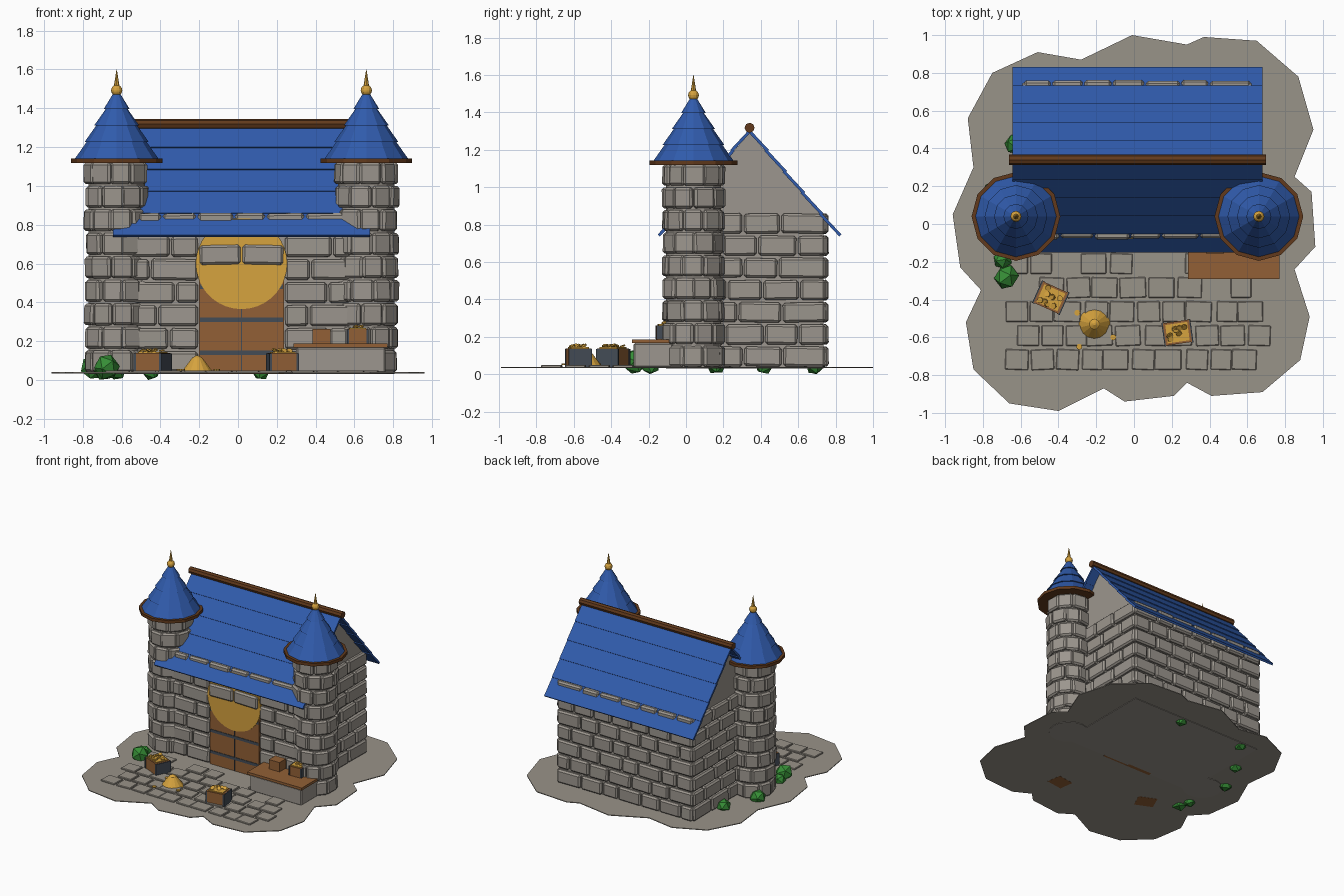
import bpy, bmesh, math, random
from mathutils import Matrix, Vector, Euler

random.seed(4)
if "Cube" in bpy.data.objects:
    bpy.data.objects.remove(bpy.data.objects["Cube"])

CX = 0.018      # middle of the building
GROUND = 0.04
RIDGE_Y, RIDGE_Z = 0.34, 1.315
COURSES, COURSE = 7, 0.1186


def material(name, rgb):
    lin = [((c / 255 + 0.055) / 1.055) ** 2.4 for c in rgb] + [1]
    m = bpy.data.materials.new(name)
    m.use_nodes = True
    m.diffuse_color = lin
    bsdf = next(n for n in m.node_tree.nodes if n.type == 'BSDF_PRINCIPLED')
    bsdf.inputs["Base Color"].default_value = lin
    bsdf.inputs["Roughness"].default_value = 0.9
    return m


STONE = material("stone", (156, 150, 142))
EARTH = material("ground stone", (153, 147, 137))
BLUE = material("roof blue", (48, 91, 172))
WOOD = material("wood", (146, 96, 54))
DARK = material("dark wood", (98, 58, 28))
GOLD = material("gold", (214, 163, 62))
IRON = material("iron", (68, 76, 86))
GREEN = material("leaf green", (54, 142, 54))


def finish(name, bm, mat, bevel=0):
    bmesh.ops.recalc_face_normals(bm, faces=bm.faces)
    me = bpy.data.meshes.new(name)
    bm.to_mesh(me)
    bm.free()
    ob = bpy.data.objects.new(name, me)
    bpy.context.collection.objects.link(ob)
    me.materials.append(mat)
    if bevel:
        mod = ob.modifiers.new("worn edges", 'BEVEL')
        mod.width, mod.segments = bevel, 1
    return ob


def box(bm, loc, size, rot=(0, 0, 0)):
    m = Matrix.LocRotScale(Vector(loc), Euler(rot), Vector(size))
    bmesh.ops.create_cube(bm, size=1, matrix=m)


def cone(bm, loc, r1, r2, h, n=12, rot=(0, 0, 0)):
    m = Matrix.LocRotScale(Vector(loc), Euler(rot), None)
    bmesh.ops.create_cone(bm, cap_ends=True, segments=n, radius1=r1, radius2=r2, depth=h, matrix=m)


def span(bm, lo, hi):
    box(bm, [(a + b) / 2 for a, b in zip(lo, hi)], [b - a for a, b in zip(lo, hi)])


def extrude_outline(name, pts, vec, mat):
    bm = bmesh.new()
    face = bm.faces.new([bm.verts.new(p) for p in pts])
    out = bmesh.ops.extrude_face_region(bm, geom=[face])
    bmesh.ops.translate(bm, vec=vec, verts=[v for v in out["geom"] if isinstance(v, bmesh.types.BMVert)])
    return finish(name, bm, mat)


# Ground slab with a wavy outline
outline = [(-.01, 1), (.28, .95), (.37, .99), (.65, .97), (.87, .78), (.95, .5), (.85, .25), (.94, .17),
           (.96, -.12), (.85, -.24), (.93, -.49), (.88, -.72), (.68, -.89), (.41, -.91), (.28, -.84),
           (.21, -.91), (-.05, -.94), (-.16, -.87), (-.4, -.99), (-.66, -.95), (-.85, -.77), (-.89, -.52),
           (-.81, -.35), (-.92, -.23), (-.96, .05), (-.85, .3), (-.88, .56), (-.75, .8), (-.51, .91), (-.28, .87)]
extrude_outline("ground", [(x, y, GROUND) for x, y in outline], (0, 0, -0.006), EARTH)

# Paving in front of the door
bm = bmesh.new()
for row in range(5):
    y = -0.21 - row * 0.127
    x = -0.62 + (row % 2) * 0.06
    while x < 0.68:
        w = random.uniform(0.12, 0.155)
        if row > 1 or random.random() < 0.6:
            box(bm, (x, y, GROUND + 0.003), (w - 0.012, 0.108, 0.014), (0, 0, random.uniform(-.05, .05)))
        x += w
finish("paving", bm, EARTH, 0.004)

# House core including the gables
profile = [(-.055, .03), (.735, .03), (.735, .84), (RIDGE_Y, 1.29), (-.055, .84)]
extrude_outline("house_core", [(CX - 0.585, y, z) for y, z in profile], (1.17, 0, 0), STONE)


# Stone courses of the four walls
def wall(bm, start, end, rows):
    a, b = Vector(start), Vector(end)
    d = (b - a).normalized()
    length, ang = (b - a).length, math.atan2(d.y, d.x)
    for r in rows:
        count = max(2, round(length / 0.18))
        cuts = [0] + [(i + (r % 2) * 0.5 - 0.25 + random.uniform(-.12, .12)) / count * length
                      for i in range(1, count)] + [length]
        for u0, u1 in zip(cuts, cuts[1:]):
            p = a + d * ((u0 + u1) / 2)
            z = 0.035 + (r + 0.5) * COURSE
            box(bm, (p.x, p.y, z),
                (u1 - u0 - 0.01, 0.05 + random.uniform(0, .016), COURSE - 0.01 - random.uniform(0, .006)),
                (random.uniform(-.03, .03), random.uniform(-.02, .02), ang))


bm = bmesh.new()
lx, rx, fy, by = CX - 0.585, CX + 0.585, -0.05, 0.73
every, low = range(COURSES), range(COURSES - 1)
wall(bm, (lx - .02, by), (rx + .02, by), every)
wall(bm, (lx, fy), (lx, by + .02), every)
wall(bm, (rx, fy), (rx, by + .02), every)
wall(bm, (lx, fy), (CX - 0.22, fy), low)
wall(bm, (CX + 0.22, fy), (rx, fy), low)
wall(bm, (lx + .05, fy), (rx - .05, fy), [COURSES - 1])
for s in (-1, 1):
    box(bm, (CX + s * 0.11, -0.07, 0.645), (0.21, 0.05, 0.1), (0, s * 0.02, 0))
finish("wall_stones", bm, STONE, 0.012)

# Double door with iron bands and golden arch panel
bm = bmesh.new()
for s in (-1, 1):
    box(bm, (CX + s * 0.111, -0.055, 0.34), (0.216, 0.03, 0.62))
finish("door", bm, WOOD)
bm = bmesh.new()
for z in (0.14, 0.31, 0.48):
    box(bm, (CX, -0.07, z), (0.43, 0.008, 0.022))
box(bm, (CX, -0.069, 0.33), (0.006, 0.006, 0.58))
finish("door_bands", bm, IRON)
bm = bmesh.new()
cone(bm, (CX, -0.065, 0.6), 0.235, 0.235, 0.025, 36, (math.pi / 2, 0, 0))
finish("arch_panel", bm, GOLD)

# Main roof: overlapping boards on both slopes
bm = bmesh.new()
run, drop, boards = 0.485, 0.565, 5
slope = math.hypot(run, drop)
step = slope / boards
for s in (-1, 1):
    d = Vector((0, s * run, -drop)) / slope
    n = Vector((0, s * drop, run)) / slope
    for i in range(boards):
        p = Vector((CX, RIDGE_Y, RIDGE_Z)) + d * (i + 0.5) * step - n * 0.008
        box(bm, p, (1.325, step + 0.012, 0.016), (math.atan2(d.z, d.y) + s * 0.04, 0, 0))
finish("main_roof", bm, BLUE)
bm = bmesh.new()
cone(bm, (CX, RIDGE_Y, RIDGE_Z + 0.003), 0.027, 0.027, 1.36, 8, (0, math.pi / 2, 0))
finish("ridge_beam", bm, DARK)

# Round towers with stepped cone roofs
for side, label in ((-1, "right"), (1, "left")):
    tx, ty = CX + side * 0.643, 0.04
    bm = bmesh.new()
    cone(bm, (tx, ty, 0.58), 0.146, 0.146, 1.1, 16)
    finish(label + "_tower_core", bm, STONE)
    bm = bmesh.new()
    for r in range(9):
        h, n = 1.09 / 9, 9
        for i in range(n):
            a = (i + (r % 2) * 0.5 + random.uniform(-.08, .08)) * math.tau / n
            rad = 0.134 + random.uniform(-.004, .008)
            box(bm, (tx + rad * math.cos(a), ty + rad * math.sin(a), 0.035 + (r + 0.5) * h),
                (0.05, 0.112 + random.uniform(-.012, .006), h - 0.01), (0, random.uniform(-.04, .04), a))
    finish(label + "_tower_stones", bm, STONE, 0.012)
    bm = bmesh.new()
    cone(bm, (tx, ty, 1.13), 0.235, 0.235, 0.024)
    finish(label + "_tower_rim", bm, DARK)
    bm = bmesh.new()
    for i in range(4):
        r1 = 0.216 - i * 0.05
        cone(bm, (tx, ty, 1.183 + i * 0.086), r1, max(r1 - 0.062, 0.012), 0.088)
    finish(label + "_tower_roof", bm, BLUE)
    bm = bmesh.new()
    bmesh.ops.create_uvsphere(bm, u_segments=12, v_segments=8, radius=0.029,
                              matrix=Matrix.Translation((tx, ty, 1.492)))
    cone(bm, (tx, ty, 1.555), 0.015, 0.001, 0.09, 8)
    finish(label + "_finial", bm, GOLD)

# Stone counter with wooden top
bm = bmesh.new()
span(bm, (.30, -.28, .035), (.76, -.07, .167))
finish("counter_base", bm, STONE, 0.008)
bm = bmesh.new()
span(bm, (.285, -.29, .167), (.77, -.08, .187))
finish("counter_top", bm, WOOD)


# Crates: wooden box, iron end plates, heap of coins
def crate(name, x, y, z, w, h, turn, filled=True):
    frame = Matrix.Translation((x, y, z)) @ Matrix.Rotation(turn, 4, 'Z')
    bm = bmesh.new()
    box(bm, (0, 0, h / 2), (w, w * 0.85, h))
    parts = [(name, bm, WOOD)]
    if filled:
        bm = bmesh.new()
        for s in (-1, 1):
            box(bm, (s * w * 0.5, 0, h / 2), (w * 0.1, w * 0.9, h * 0.96))
        parts.append((name + "_bands", bm, IRON))
        bm = bmesh.new()
        box(bm, (0, 0, h), (w * 0.84, w * 0.7, 0.014))
        for i in range(9):
            cone(bm, (random.uniform(-.36, .36) * w, random.uniform(-.28, .28) * w, h + 0.013),
                 w * 0.11, w * 0.11, 0.008, 8, (random.uniform(-.7, .7), random.uniform(-.7, .7), 0))
        parts.append((name + "_coins", bm, GOLD))
    for label, b, mat in parts:
        b.transform(frame)
        finish(label, b, mat)


crate("crate_a", -.44, -.39, .033, .145, .105, -.42)
crate("crate_b", .23, -.575, .033, .14, .105, .14)
crate("counter_coin_crate", .615, -.115, .187, .1, .075, .05)
crate("counter_crate", .43, -.115, .187, .095, .075, 0, False)

# Gold pile with stray coins
bm = bmesh.new()
cone(bm, (-.21, -.53, .075), 0.088, 0.026, 0.08, 14)
cone(bm, (-.21, -.53, .12), 0.026, 0.006, 0.012, 14)
for x, y in ((-.29, -.65), (-.11, -.6), (-.3, -.47)):
    cone(bm, (x, y, .053), 0.016, 0.016, 0.008, 8)
finish("gold_pile", bm, GOLD)

# Bushes around the walls
bm = bmesh.new()
for x, y, r in ((-.675, -.28, .066), (-.695, -.19, .05), (-.75, .16, .06), (-.63, .42, .055),
                (-.45, .69, .05), (.12, .69, .05)):
    m = Matrix.LocRotScale(Vector((x, y, r * 1.12)), Euler((x, y, r * 30)), Vector((1, 1, 1.1)))
    bmesh.ops.create_icosphere(bm, subdivisions=1, radius=r, matrix=m)
lowest = min(v.co.z for v in bm.verts)
bmesh.ops.translate(bm, vec=(0, 0, -lowest), verts=bm.verts)
finish("bushes", bm, GREEN)
